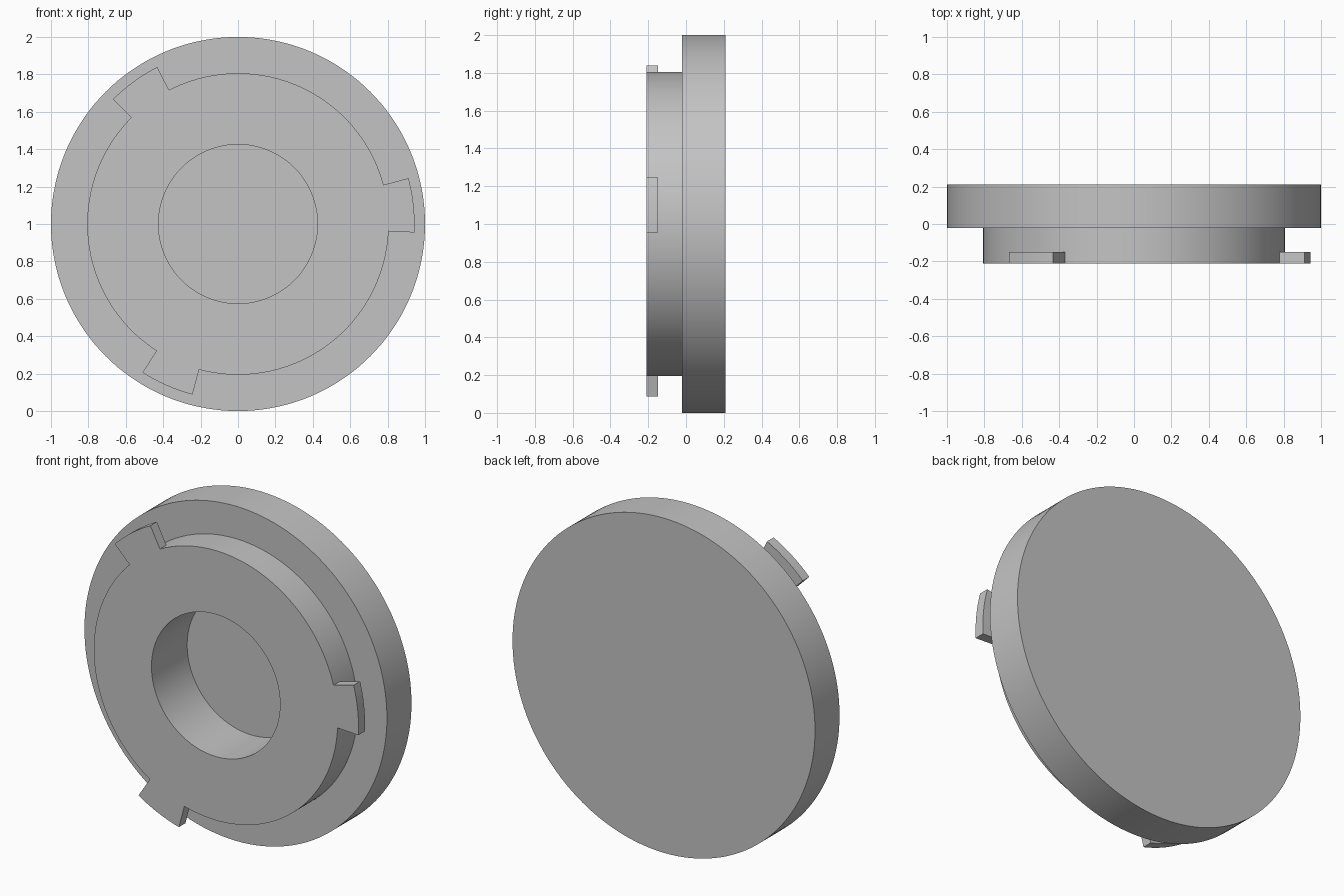
import bpy
import bmesh
from math import cos, sin, radians, tau
from mathutils import Vector

cube = bpy.data.objects.get("Cube")
if cube:
    bpy.data.objects.remove(cube, do_unlink=True)

CENTRE = Vector((0, 0, 1))
FRONT, STEP, BACK = -0.21, -0.022, 0.21
HOLE_FLOOR = 0.127
DISC_R, RING_R, HOLE_R, TAB_R = 1.0, 0.806, 0.425, 0.944
TAB_BACK = FRONT + 0.061

grey = bpy.data.materials.new("plain_grey")
grey.use_nodes = True
colour = (0.55, 0.55, 0.55, 1)
grey.diffuse_color = colour
grey.node_tree.nodes["Principled BSDF"].inputs["Base Color"].default_value = colour


def finish(name, bm):
    """Turn a bmesh into a grey object with smooth curves and sharp edges."""
    bmesh.ops.remove_doubles(bm, verts=bm.verts, dist=1e-5)
    bmesh.ops.recalc_face_normals(bm, faces=bm.faces)
    mesh = bpy.data.meshes.new(name)
    bm.to_mesh(mesh)
    bm.free()
    mesh.materials.append(grey)
    obj = bpy.data.objects.new(name, mesh)
    obj.location = CENTRE
    bpy.context.collection.objects.link(obj)
    bpy.ops.object.select_all(action="DESELECT")
    obj.select_set(True)
    bpy.context.view_layer.objects.active = obj
    bpy.ops.object.shade_smooth_by_angle(angle=radians(30))
    return obj


def sweep(name, profile, start, angle, steps, closed):
    """Spin a (radius, y) profile about the y axis; a closed one gets end caps."""
    bm = bmesh.new()
    verts = [bm.verts.new((r * cos(start), y, r * sin(start))) for r, y in profile]
    if closed:
        geom = [bm.faces.new(verts)]
    else:
        geom = verts + [bm.edges.new(pair) for pair in zip(verts, verts[1:])]
    # a negative turn about +y runs anticlockwise as seen from the front
    bmesh.ops.spin(bm, geom=geom, axis=(0, 1, 0), cent=(0, 0, 0),
                   angle=-angle, steps=steps, use_duplicate=False)
    return finish(name, bm)


# Cap body: wide disc, narrower raised ring and blind centre hole
body = [(0, BACK), (DISC_R, BACK), (DISC_R, STEP), (RING_R, STEP),
        (RING_R, FRONT), (HOLE_R, FRONT), (HOLE_R, HOLE_FLOOR), (0, HOLE_FLOOR)]
sweep("cap_body", body, 0, tau, 144, False)

# Three bayonet tabs around the front rim of the ring
tab = [(RING_R - 0.005, FRONT), (TAB_R, FRONT),
       (TAB_R, TAB_BACK), (RING_R - 0.005, TAB_BACK)]
for i, side in enumerate(("left", "upper_right", "lower_right")):
    sweep("locking_tab_" + side, tab, radians(-2.75 + 120 * i), radians(17.8), 8, True)
